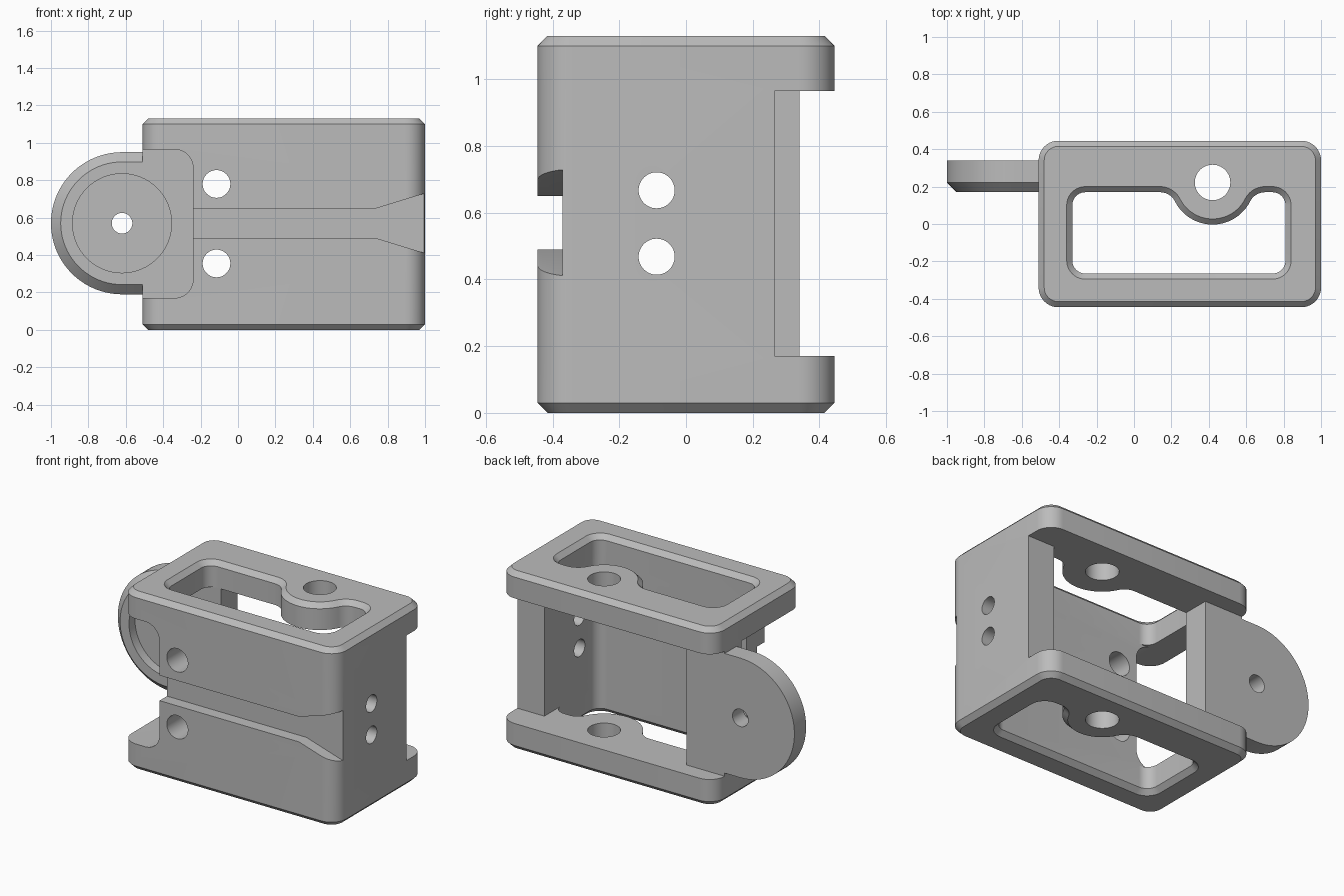
import bpy, bmesh, math

if "Cube" in bpy.data.objects:
    bpy.data.objects.remove(bpy.data.objects["Cube"])

grey = bpy.data.materials.new("plain_grey")
grey.diffuse_color = (0.5, 0.5, 0.5, 1)
grey.use_nodes = True
grey.node_tree.nodes["Principled BSDF"].inputs["Base Color"].default_value = grey.diffuse_color


def arc(cx, cy, r, a0, a1, n=10):
    """Points on an arc, angles in degrees."""
    return [(cx + r * math.cos(math.radians(a0 + (a1 - a0) * i / n)),
             cy + r * math.sin(math.radians(a0 + (a1 - a0) * i / n))) for i in range(n + 1)]


def circle(cx, cy, r, n=48):
    return arc(cx, cy, r, 0, 360, n)[:-1]


def rounded_rect(x0, y0, x1, y1, r):
    return (arc(x0 + r, y0 + r, r, 180, 270) + arc(x1 - r, y0 + r, r, 270, 360)
            + arc(x1 - r, y1 - r, r, 0, 90) + arc(x0 + r, y1 - r, r, 90, 180))


def loft(name, axis, rings):
    """Closed solid through (position, profile) rings along an axis."""
    place = {"X": lambda u, v, w: (w, u, v),
             "Y": lambda u, v, w: (u, w, v),
             "Z": lambda u, v, w: (u, v, w)}[axis]
    bm = bmesh.new()
    loops = [[bm.verts.new(place(u, v, w)) for u, v in prof] for w, prof in rings]
    n = len(loops[0])
    for a, b in zip(loops, loops[1:]):
        for i in range(n):
            j = (i + 1) % n
            bm.faces.new((a[i], a[j], b[j], b[i]))
    bm.faces.new(loops[0][::-1])
    bm.faces.new(loops[-1])
    bmesh.ops.recalc_face_normals(bm, faces=bm.faces)
    mesh = bpy.data.meshes.new(name)
    bm.to_mesh(mesh)
    bm.free()
    mesh.materials.append(grey)
    obj = bpy.data.objects.new(name, mesh)
    bpy.context.collection.objects.link(obj)
    return obj


def prism(axis, w0, w1, prof):
    return loft("cutter", axis, [(w0, prof), (w1, prof)])


def cut(obj, cutter):
    """Subtract the cutter and remove it."""
    mod = obj.modifiers.new("cut", "BOOLEAN")
    mod.operation, mod.solver, mod.object = "DIFFERENCE", "EXACT", cutter
    bpy.context.view_layer.objects.active = obj
    bpy.ops.object.modifier_apply(modifier=mod.name)
    bpy.data.objects.remove(cutter)


def finish(obj):
    bpy.ops.object.select_all(action="DESELECT")
    obj.select_set(True)
    bpy.context.view_layer.objects.active = obj
    bpy.ops.object.shade_smooth_by_angle(angle=math.radians(25))


H, LOW, HIGH = 1.13, 0.17, 0.965     # height, inner faces of the end plates


def outline(d):
    return rounded_rect(-0.51 + d, -0.445 + d, 1.0 - d, 0.445 - d, 0.105 - d)


def window(d):
    """End window with a rounded boss bulging into it, grown by d."""
    r, f, boss = 0.07, 0.09, 0.225
    cx, cy, top = 0.42, 0.222, 0.17
    dy = cy - (top - f)
    dx = math.sqrt((boss + f) ** 2 - dy ** 2)
    a = math.degrees(math.atan2(dy, dx))
    return (arc(-0.33 + r, -0.265 + r, r + d, 180, 270)
            + arc(0.81 - r, -0.265 + r, r + d, 270, 360)
            + arc(0.81 - r, top - r, r + d, 0, 90)
            + arc(cx + dx, top - f, f + d, 90, 180 - a)
            + arc(cx, cy, boss - d, -a, a - 180, 24)[1:-1]
            + arc(cx - dx, top - f, f + d, a, 90)
            + arc(-0.33 + r, top - r, r + d, 90, 180))


# Body with chamfered ends
body = loft("body", "Z", [(0, outline(0.03)), (0.03, outline(0)),
                          (H - 0.03, outline(0)), (H, outline(0.03))])

# Cavity between the end plates, open at the back and left
cut(body, prism("Z", LOW, HIGH, [(1.2, 0.265), (1.2, 0.7), (-0.7, 0.7), (-0.7, -0.265)]
                + arc(0.74, -0.195, 0.07, 270, 360) + [(0.81, 0.265)]))

# Chamfered windows through both end plates
cut(body, loft("cutter", "Z", [(-0.03, window(0.06)), (0.03, window(0)),
                               (H - 0.03, window(0)), (H + 0.03, window(0.06))]))

# Pin holes in the bosses
cut(body, prism("Z", -0.1, H + 0.1, circle(0.42, 0.222, 0.095)))

# Rounded pocket through the left of the front wall
cut(body, prism("Y", -0.6, -0.1, [(-0.7, LOW)] + arc(-0.34, LOW + 0.1, 0.1, 270, 360)
                + arc(-0.34, HIGH - 0.1, 0.1, 0, 90) + [(-0.7, HIGH)]))

# Flared slot across the front wall
cut(body, prism("Y", -0.6, -0.37, [(-0.4, 0.49), (0.74, 0.49), (1.0, 0.41), (1.1, 0.38),
                                   (1.1, 0.76), (1.0, 0.73), (0.74, 0.65), (-0.4, 0.65)]))

# Screw holes in the front and right walls
for z in (0.355, 0.78):
    cut(body, prism("Y", -0.6, -0.1, circle(-0.115, z, 0.074)))
for z in (0.468, 0.667):
    cut(body, prism("X", 0.7, 1.1, circle(-0.088, z, 0.054)))
finish(body)


def ear_profile(d):
    """Square root inside the body, round tongue outside it."""
    return ([(-0.51, LOW), (-0.24, LOW), (-0.24, HIGH), (-0.51, HIGH), (-0.51, 0.95 - d)]
            + arc(-0.62, 0.57, 0.38 - d, 90, 270, 40) + [(-0.51, 0.19 + d)])


# Hinge ear with chamfered front rim, round recess and pivot hole
ear = loft("hinge_ear", "Y", [(0.17, ear_profile(0.052)), (0.222, ear_profile(0)),
                              (0.34, ear_profile(0))])
cut(ear, prism("Y", 0.1, 0.23, circle(-0.62, 0.57, 0.265, 64)))
cut(ear, prism("Y", 0.0, 0.5, circle(-0.62, 0.57, 0.055)))
finish(ear)
